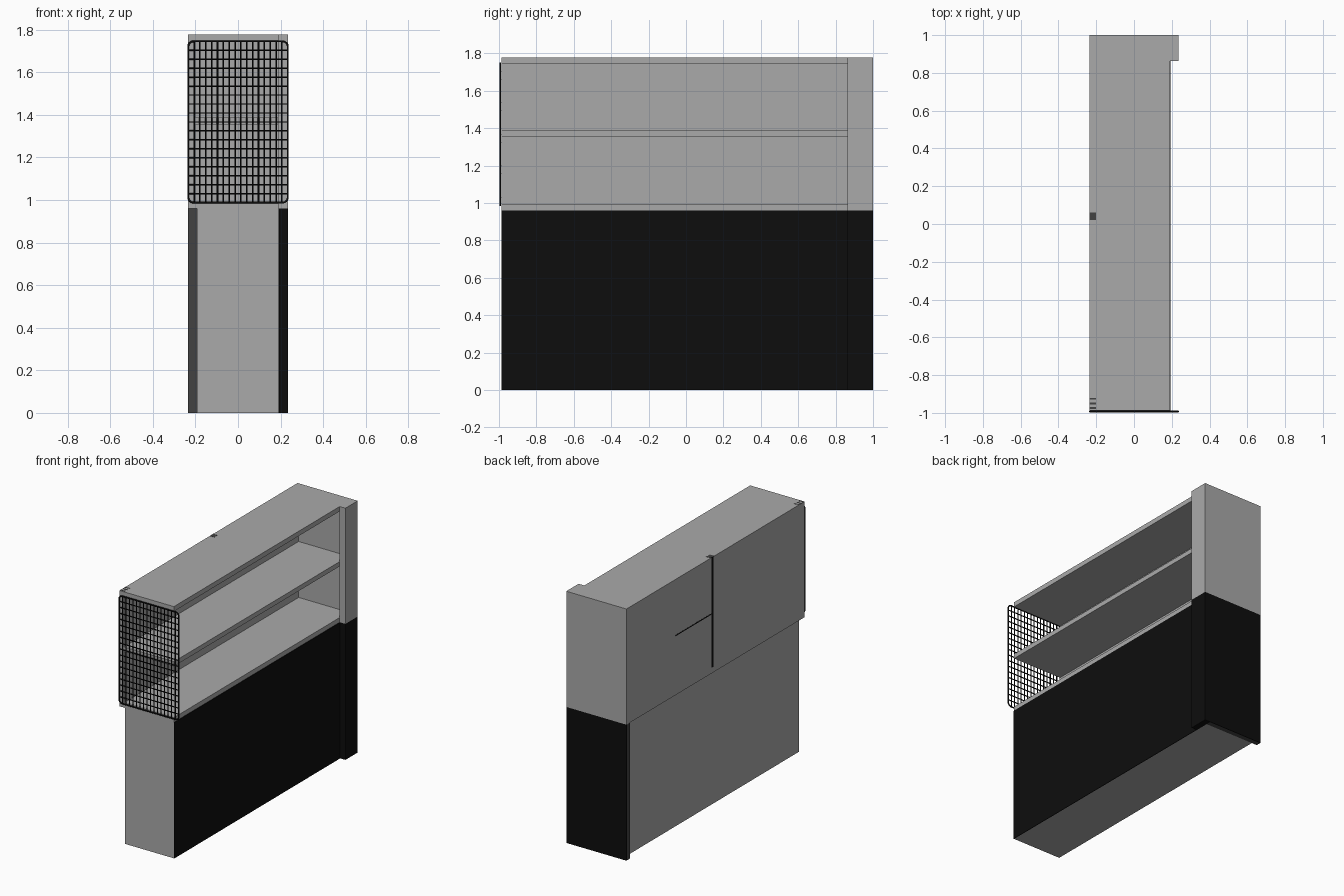
import bpy, bmesh, math
from mathutils import Vector

if "Cube" in bpy.data.objects:
    bpy.data.objects.remove(bpy.data.objects["Cube"])


def material(name, value):
    m = bpy.data.materials.new(name)
    m.diffuse_color = (value, value, value, 1)
    m.use_nodes = True
    m.node_tree.nodes["Principled BSDF"].inputs["Base Color"].default_value = m.diffuse_color
    return m


GREY = material("light grey", 0.4)
DARK = material("dark grey", 0.055)
BLACK = material("black", 0.004)


def box(name, x, y, z, mat):
    """Box from (min, max) ranges on each axis."""
    bm = bmesh.new()
    bmesh.ops.create_cube(bm, size=1)
    for v in bm.verts:
        v.co = Vector([(r[0] + r[1]) / 2 + c * (r[1] - r[0]) for r, c in zip((x, y, z), v.co)])
    me = bpy.data.meshes.new(name)
    bm.to_mesh(me)
    bm.free()
    me.materials.append(mat)
    ob = bpy.data.objects.new(name, me)
    bpy.context.collection.objects.link(ob)
    return ob


def wires(name, paths, radius, mat):
    """Round wires along (points, closed) paths."""
    cu = bpy.data.curves.new(name, 'CURVE')
    cu.dimensions = '3D'
    cu.bevel_depth = radius
    cu.bevel_resolution = 1
    cu.use_fill_caps = True
    for pts, closed in paths:
        sp = cu.splines.new('POLY')
        sp.points.add(len(pts) - 1)
        for p, co in zip(sp.points, pts):
            p.co = (*co, 1)
        sp.use_cyclic_u = closed
    cu.materials.append(mat)
    ob = bpy.data.objects.new(name, cu)
    bpy.context.collection.objects.link(ob)
    return ob


X0, X1, X2 = -0.235, 0.19, 0.235     # back, shelf edge, front post face
Y0, Y1 = -0.987, 1.0
SPLIT, TOP = 0.96, 1.777
WALL = Y1 - 0.038                    # inside of the end wall

# Lower cabinet with its black front
box("cabinet_body", (-0.193, X1), (Y0, WALL), (0, SPLIT), GREY)
box("cabinet_front", (X1, X1 + 0.004), (Y0, WALL), (0, SPLIT), BLACK)

# End wall and front post: light above, dark below
box("upper_end_wall", (X0, X1), (WALL, Y1), (SPLIT, TOP), GREY)
box("upper_post", (X1, X2), (0.863, Y1), (SPLIT, TOP), GREY)
box("lower_end_wall", (X0, X1), (WALL, Y1 - 0.004), (0, SPLIT), DARK)
box("lower_end_cover", (X0, X1), (Y1 - 0.004, Y1), (0, SPLIT), BLACK)
box("lower_post", (X1, X2), (0.863, Y1), (0, SPLIT), BLACK)

# Shelf unit, open at the front
box("back_panel", (X0, -0.2), (Y0, WALL), (SPLIT, TOP), GREY)
for name, z in (("bottom_shelf", (SPLIT, 0.993)), ("middle_shelf", (1.355, 1.388)),
                ("top_board", (1.743, TOP))):
    box(name, (-0.2, X1), (Y0, WALL), z, GREY)

# Wire mesh at the open end, with rounded frame
W, ZA, ZB, YM, R = 0.234, 0.988, 1.746, -0.993, 0.025
frame = []
for cx, cz, start in ((W - R, ZB - R, 0), (R - W, ZB - R, 90), (R - W, ZA + R, 180), (W - R, ZA + R, 270)):
    for k in range(5):
        a = math.radians(start + k * 22.5)
        frame.append((cx + R * math.cos(a), YM, cz + R * math.sin(a)))
wires("mesh_frame", [(frame, True)], 0.005, BLACK)
COLS, ROWS = 17, 18
bars = []
for i in range(1, COLS):
    x = -W + 2 * W * i / COLS
    bars.append(([(x, YM - 0.002, ZA), (x, YM - 0.002, ZB)], False))
for j in range(1, ROWS):
    z = ZA + (ZB - ZA) * j / ROWS
    bars.append(([(-W, YM + 0.002, z), (W, YM + 0.002, z)], False))
wires("mesh_bars", bars, 0.0037, BLACK)

# Wire slivers showing through the back panel and top board
box("back_centre_wire", (X0 - 0.001, X0 + 0.003), (0.03, 0.05), (1.0, TOP), BLACK)
box("back_cross_wire", (X0 - 0.001, X0 + 0.003), (0.05, 0.45), (1.376, 1.384), BLACK)
box("top_centre_wire", (X0, -0.2), (0.02, 0.06), (TOP - 0.003, TOP + 0.001), DARK)
for y in (-0.975, -0.95, -0.925):
    box("top_end_wire", (X0, -0.2), (y - 0.005, y + 0.005), (TOP - 0.003, TOP + 0.001), DARK)
